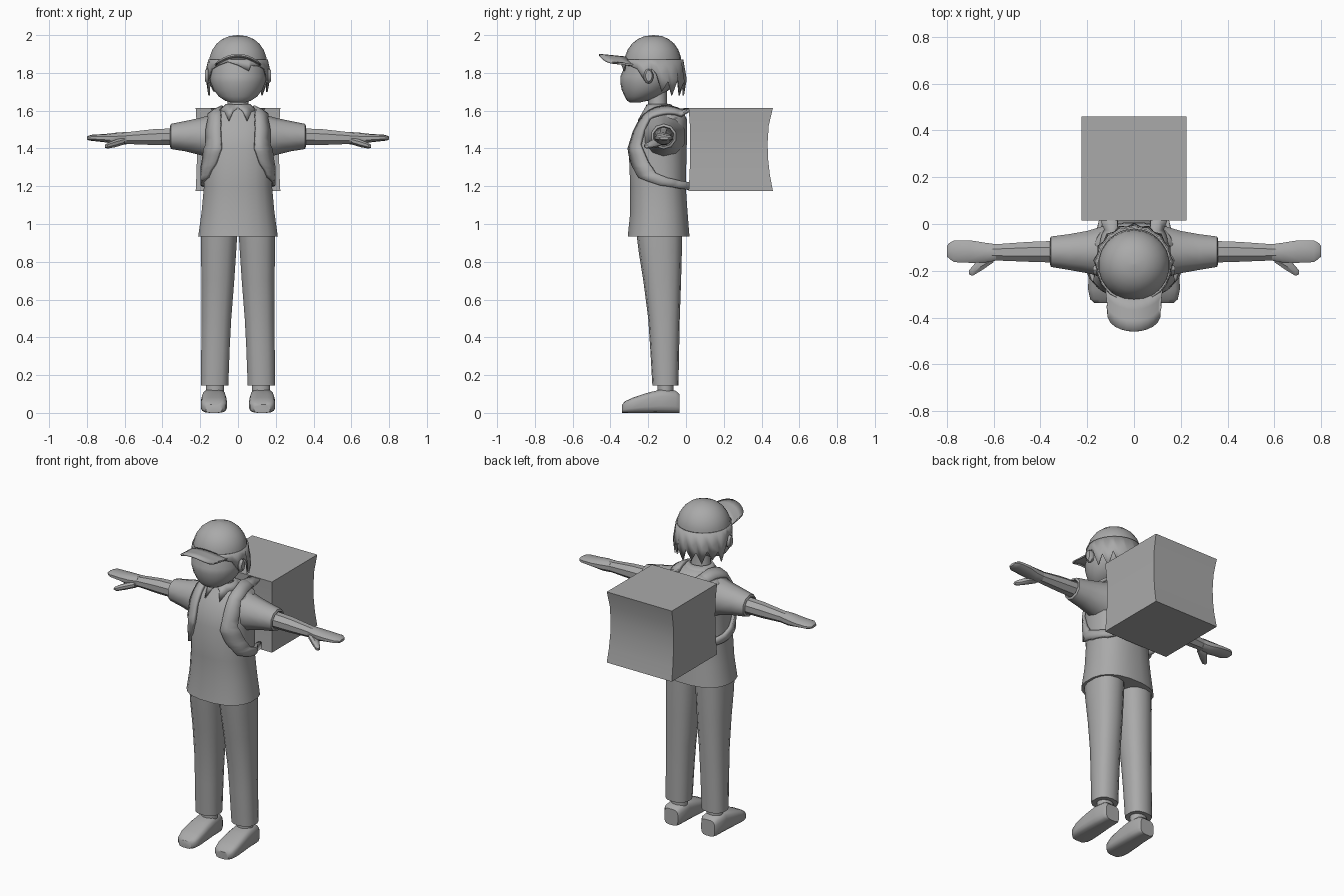
import bpy, bmesh, math
from mathutils import Vector
from mathutils.bvhtree import BVHTree

if "Cube" in bpy.data.objects:
    bpy.data.objects.remove(bpy.data.objects["Cube"])

grey = bpy.data.materials.new("plain_grey")
grey.diffuse_color = (0.4, 0.4, 0.4, 1)
grey.use_nodes = True
grey.node_tree.nodes["Principled BSDF"].inputs["Base Color"].default_value = grey.diffuse_color


def finish(name, bm, mirror=False, solid=0, angle=40):
    bmesh.ops.recalc_face_normals(bm, faces=bm.faces)
    me = bpy.data.meshes.new(name)
    bm.to_mesh(me)
    bm.free()
    ob = bpy.data.objects.new(name, me)
    bpy.context.collection.objects.link(ob)
    me.materials.append(grey)
    bpy.ops.object.select_all(action='DESELECT')
    ob.select_set(True)
    bpy.context.view_layer.objects.active = ob
    bpy.ops.object.shade_smooth_by_angle(angle=math.radians(angle))
    if solid:
        m = ob.modifiers.new("thickness", 'SOLIDIFY')
        m.thickness, m.offset = solid, 0
    if mirror:
        ob.modifiers.new("mirror", 'MIRROR')
    return ob


def loft(name, rings, axis='z', n=16, p=2.0, mirror=False, angle=40, caps=True):
    """Each ring: position on the axis, then min/max on the two other axes."""
    bm = bmesh.new()
    loops = []
    for t, a0, a1, b0, b1 in rings:
        loop = []
        for i in range(n):
            w = 2 * math.pi * (i + 0.5) / n
            c, s = math.cos(w), math.sin(w)
            c = math.copysign(abs(c) ** (2 / p), c)
            s = math.copysign(abs(s) ** (2 / p), s)
            a = (a0 + a1) / 2 + (a1 - a0) / 2 * c
            b = (b0 + b1) / 2 + (b1 - b0) / 2 * s
            loop.append(bm.verts.new({'z': (a, b, t), 'x': (t, a, b), 'y': (a, t, b)}[axis]))
        loops.append(loop)
    for l, m in zip(loops, loops[1:]):
        for i in range(n):
            bm.faces.new((l[i], l[(i + 1) % n], m[(i + 1) % n], m[i]))
    if caps:
        bm.faces.new(loops[0])
        bm.faces.new(loops[-1])
    return finish(name, bm, mirror, 0, angle)


def sheet(name, rows, solid, mirror=False, closed=False):
    """Quad sheet through rows of points."""
    bm = bmesh.new()
    vs = [[bm.verts.new(q) for q in r] for r in rows]
    pairs = list(zip(vs, vs[1:])) + ([(vs[-1], vs[0])] if closed else [])
    for a, b in pairs:
        for i in range(len(a) - 1):
            bm.faces.new((a[i], a[i + 1], b[i + 1], b[i]))
    return finish(name, bm, mirror, solid)


# shirt
shirt = loft("shirt", [(z, -r, r, y0, y1) for z, r, y0, y1 in (
    (.935, .213, -.31, .02), (1.06, .195, -.297, .01), (1.2, .182, -.297, 0),
    (1.4, .185, -.305, .005), (1.5, .188, -.272, .008), (1.56, .17, -.235, .005),
    (1.59, .125, -.21, -.015), (1.615, .075, -.195, -.055))], n=20, p=2.4)
loft("sleeves", [(.12, -.235, .0, 1.34, 1.585), (.2, -.215, -.025, 1.365, 1.562),
                 (.28, -.2, -.04, 1.385, 1.545), (.355, -.187, -.05, 1.397, 1.53),
                 (.36, -.175, -.062, 1.41, 1.517), (.335, -.17, -.067, 1.415, 1.512)],
     'x', 10, mirror=True)
# collar ring and the two front points
rows = []
for i in range(24):
    a = 2 * math.pi * i / 24
    d = abs((a + math.pi) % (2 * math.pi) - math.pi)
    drop = .05 if .45 < d < .75 else 0
    if d < .1:
        drop = -.02
    s, c = math.sin(a), math.cos(a)
    rows.append([(.062 * s, -.145 - .06 * c, 1.632),
                 (.098 * s, -.13 - (.092 + drop) * c, 1.595 - drop)])
sheet("collar", rows, .008, closed=True)

# arms and hands
loft("arms", [(.3, -.17, -.067, 1.415, 1.512), (.45, -.165, -.073, 1.415, 1.505),
              (.61, -.158, -.085, 1.422, 1.486)], 'x', 8, mirror=True)
loft("hands", [(.59, -.158, -.085, 1.422, 1.487), (.64, -.167, -.078, 1.42, 1.484),
               (.7, -.168, -.068, 1.432, 1.477), (.77, -.165, -.068, 1.44, 1.473),
               (.79, -.15, -.08, 1.442, 1.468), (.8, -.14, -.092, 1.447, 1.462)],
     'x', 10, p=2.5, mirror=True)
loft("thumbs", [(.6, -.165, -.12, 1.42, 1.46), (.65, -.2, -.13, 1.405, 1.447),
                (.69, -.223, -.178, 1.398, 1.43), (.705, -.217, -.197, 1.403, 1.42)],
     'x', 8, mirror=True)

# trousers, ankles, shoes
loft("trousers", [(.145, .05, .198, -.178, -.04), (.35, .042, .196, -.19, -.036),
                  (.5, .034, .194, -.2, -.033), (.7, .018, .195, -.226, -.026),
                  (.85, .008, .198, -.25, -.022), (.97, 0, .198, -.265, -.02)],
     n=14, p=2.4, mirror=True)
loft("ankles", [(.09, .072, .172, -.152, -.065), (.17, .072, .172, -.152, -.065)],
     n=12, mirror=True)
loft("shoes", [(-.338, .085, .17, 0, .045), (-.322, .066, .188, 0, .062),
               (-.28, .058, .197, 0, .082), (-.2, .06, .195, 0, .108),
               (-.13, .064, .19, 0, .125), (-.055, .068, .186, 0, .118),
               (-.035, .08, .174, 0, .1)], 'y', 16, p=3.6, mirror=True)

# head and neck
loft("neck", [(1.58, -.07, .07, -.205, -.085), (1.64, -.056, .056, -.2, -.1),
              (1.72, -.056, .056, -.2, -.1)], n=14)
loft("head", [(z, -r, r, y0, y1) for z, r, y0, y1 in (
    (1.642, .035, -.295, -.25), (1.653, .07, -.312, -.2), (1.675, .103, -.325, -.14),
    (1.71, .13, -.34, -.09), (1.75, .146, -.348, -.06), (1.78, .15, -.348, -.045),
    (1.83, .149, -.327, -.035), (1.9, .14, -.315, -.035))], n=22, angle=60)
loft("ears", [(.135, -.215, -.178, 1.755, 1.805), (.16, -.224, -.172, 1.742, 1.822),
              (.175, -.214, -.18, 1.755, 1.815)], 'x', 10, mirror=True)

# cap dome, rim dropping toward the back
cap = []
for i in range(7):
    t = math.pi / 2 * i / 6.05
    cap.append((1.845 + .155 * math.sin(t), .156 * math.cos(t) ** .9))
dome = loft("cap", [(z, -r, r, -.172 - r, -.172 + r * .96) for z, r in cap], n=22, angle=50)
for v in dome.data.vertices:
    if v.co.z < 1.85:
        v.co.z -= .05 * (v.co.y + .328) / .31 - .012
# cap brim
rows = []
for k in range(13):
    u = -1 + k / 6
    x, w = .122 * math.sin(u * math.pi / 2), math.cos(u * math.pi / 2)
    row = []
    for j in range(4):
        f = j / 3
        y_in = -.172 - math.sqrt(max(.148 ** 2 - x * x, 0))
        y_out = -.36 - .1 * w ** .7
        row.append((x * (1 - .06 * f), y_in + (y_out - y_in) * f,
                    1.882 + .014 * f - .045 * (x / .122) ** 2))
    rows.append(row)
sheet("cap_brim", rows, .01)

# hair: a band under the cap with a jagged lower edge, by angle from the front
edge = [(-88, 1.82), (-74, 1.76), (-60, 1.82), (-40, 1.84), (-20, 1.858), (0, 1.84),
        (21, 1.81), (25, 1.84), (45, 1.835), (60, 1.82), (74, 1.76), (88, 1.82)]
edge += [(96 + i * 10.5, (1.765, 1.70, 1.755, 1.68)[i % 4] + (.03 if i in (0, 16) else 0))
         for i in range(17)]
rows = []
for deg, z in edge:
    s, c = math.sin(math.radians(deg)), math.cos(math.radians(deg))
    row = []
    for f in (0, .5, 1):
        g = .004 + .018 * f * (.3 if c > 0 else 1) - (.012 * f if z < 1.72 else 0)
        row.append(((.150 + g) * s, -.175 - (.153 + g) * c, 1.87 + (z - 1.87) * f))
    rows.append(row)
sheet("hair", rows, .008, closed=True)

# delivery box with slightly pinched sides
bm = bmesh.new()
loops = []
for z, d in ((1.175, 0), (1.26, .016), (1.35, .026), (1.43, .028), (1.52, .022), (1.615, 0)):
    x = .224 - d * .25
    loops.append([bm.verts.new(q) for q in (
        (-x, .014 + d * .3, z), (x, .014 + d * .3, z), (x, .46 - d, z), (-x, .46 - d, z))])
for a, b in zip(loops, loops[1:]):
    for i in range(4):
        bm.faces.new((a[i], a[(i + 1) % 4], b[(i + 1) % 4], b[i]))
bm.faces.new(loops[0])
bm.faces.new(loops[-1])
finish("backpack_box", bm)

# shoulder straps, wrapped onto the shirt surface
tree = BVHTree.FromPolygons([v.co for v in shirt.data.vertices],
                            [list(f.vertices) for f in shirt.data.polygons])
path = [((.07, -.03, 1.61), (.14, -.01, 1.6)), ((.085, -.1, 1.63), (.155, -.1, 1.6)),
        ((.09, -.22, 1.57), (.16, -.2, 1.56)), ((.09, -.31, 1.4), (.165, -.24, 1.42)),
        ((.12, -.29, 1.32), (.18, -.2, 1.33)), ((.165, -.25, 1.245), (.185, -.16, 1.27)),
        ((.185, -.14, 1.205), (.185, -.1, 1.245)), ((.15, -.01, 1.185), (.15, -.01, 1.225))]
rows = []
for (a, b), (c, d) in zip(path, path[1:]):
    for k in range(4):
        p, q = Vector(a).lerp(Vector(c), k / 4), Vector(b).lerp(Vector(d), k / 4)
        row = []
        for f in (0, .5, 1):
            co, no, _, _ = tree.find_nearest(p.lerp(q, f))
            row.append(co + no * .009)
        rows.append(row)
# ends run into the box
rows.insert(0, [(.07, .02, 1.605), (.105, .02, 1.605), (.14, .02, 1.605)])
rows.append([(.14, .02, 1.18), (.14, .02, 1.2), (.14, .02, 1.22)])
sheet("shoulder_straps", rows, .018, mirror=True)
